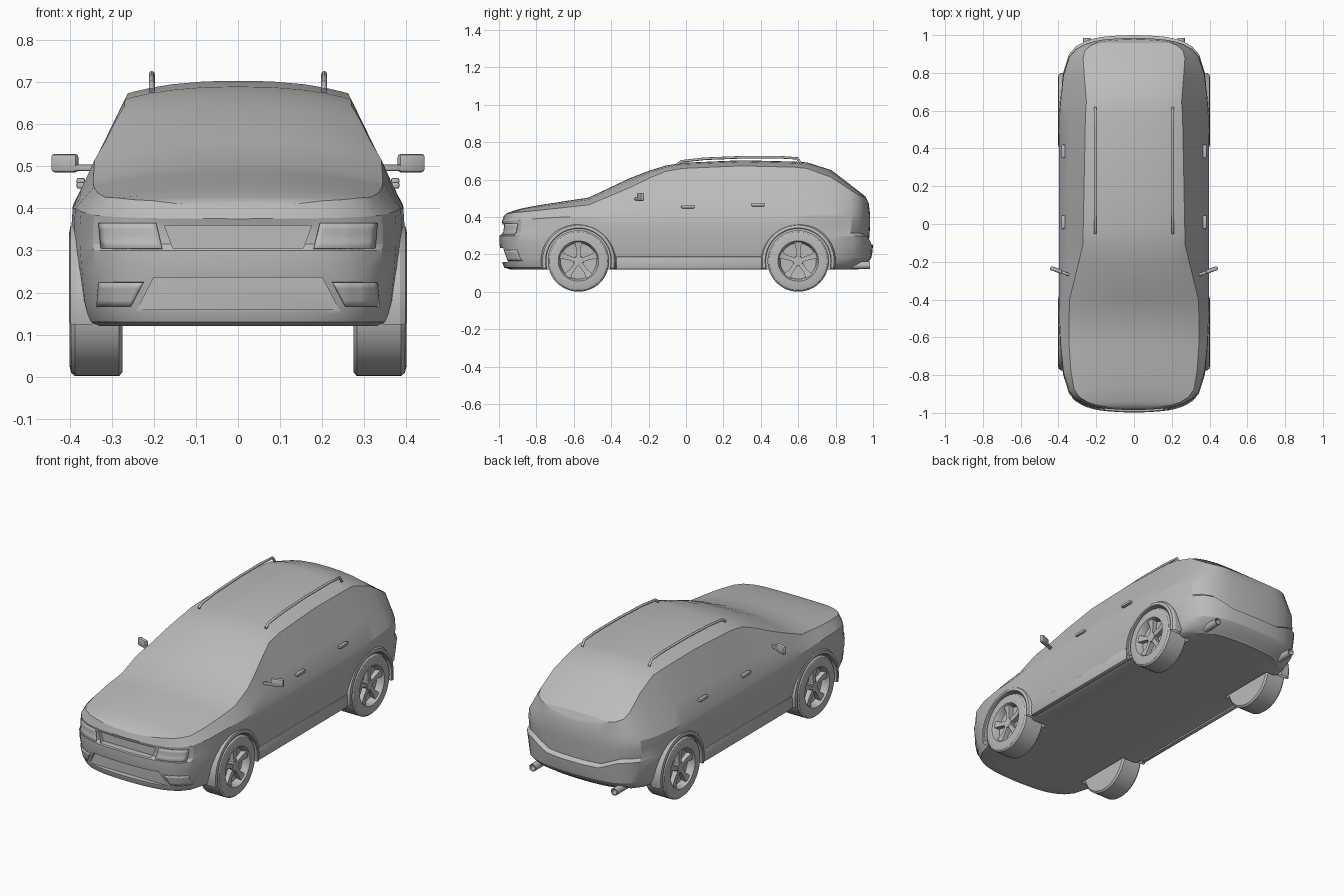
import bpy, bmesh
from math import sin, cos, pi, radians
from mathutils import Vector, Matrix

if "Cube" in bpy.data.objects:
    bpy.data.objects.remove(bpy.data.objects["Cube"], do_unlink=True)

grey = bpy.data.materials.new("plain grey")
grey.use_nodes = True
grey.diffuse_color = (0.5, 0.5, 0.5, 1)
grey.node_tree.nodes["Principled BSDF"].inputs["Base Color"].default_value = (0.5, 0.5, 0.5, 1)


def lerp(table, v):
    """Piecewise linear lookup of rows (key, value...)."""
    if v <= table[0][0]:
        return table[0][1:]
    for a, b in zip(table, table[1:]):
        if v <= b[0]:
            t = (v - a[0]) / (b[0] - a[0])
            return tuple(p + (q - p) * t for p, q in zip(a[1:], b[1:]))
    return table[-1][1:]


def select(obj):
    bpy.ops.object.select_all(action="DESELECT")
    obj.select_set(True)
    bpy.context.view_layer.objects.active = obj


def finish(name, bm, smooth=28):
    bmesh.ops.remove_doubles(bm, verts=bm.verts, dist=0.0003)
    bmesh.ops.recalc_face_normals(bm, faces=bm.faces)
    me = bpy.data.meshes.new(name)
    bm.to_mesh(me)
    bm.free()
    obj = bpy.data.objects.new(name, me)
    bpy.context.collection.objects.link(obj)
    me.materials.append(grey)
    if smooth:
        select(obj)
        bpy.ops.object.shade_smooth_by_angle(angle=radians(smooth))
    return obj


def loft(bm, rings, closed=True):
    rows = [[bm.verts.new(p) for p in r] for r in rings]
    n = len(rows[0])
    for a, b in zip(rows, rows[1:]):
        for i in range(n if closed else n - 1):
            k = (i + 1) % n
            bm.faces.new((a[i], a[k], b[k], b[i]))


def box(name, centre, size, turn=0, bevel=0.0):
    bm = bmesh.new()
    bmesh.ops.create_cube(bm, size=1)
    bmesh.ops.scale(bm, vec=size, verts=bm.verts)
    if bevel:
        bmesh.ops.bevel(bm, geom=bm.edges[:], offset=bevel, segments=2, affect="EDGES", profile=0.5)
    bmesh.ops.transform(bm, matrix=Matrix.Translation(centre) @ Matrix.Rotation(turn, 4, "Z"), verts=bm.verts)
    return finish(name, bm)


def lathe(name, profile, y, z, sides=48, a0=0, a1=2 * pi):
    """Turn (x, radius) points about an axis along x."""
    full = a1 - a0 > 6.28
    steps = [a0 + (a1 - a0) * i / sides for i in range(sides if full else sides + 1)]
    bm = bmesh.new()
    loft(bm, [[(x, y + r * cos(a), z + r * sin(a)) for a in steps] for x, r in profile], full)
    return finish(name, bm)


def cut(target, cutter):
    cutter.hide_render = True
    mod = target.modifiers.new("cut", "BOOLEAN")
    mod.operation, mod.solver, mod.object = "DIFFERENCE", "EXACT", cutter
    select(target)
    bpy.ops.object.modifier_apply(modifier=mod.name)
    bpy.data.objects.remove(cutter, do_unlink=True)


# Body tables: corner rounding, side stations, lower rings (z, half width, front, rear)
ARC = [(0, 0), (.2, .002), (.4, .008), (.54, .018), (.66, .033), (.78, .06), (.87, .1), (.95, .2), (.985, .33)]
SIDE = [-.52, -.4, -.3, -.2, -.11, -.02, .15, .3, .45, .58]
LOWER = [(.12, .345, -.94, .92), (.13, .368, -.972, .93), (.15, .376, -.98, .965),
         (.18, .384, -.984, .99), (.26, .392, -.998, .996), (.3, .395, -.998, 1),
         (.315, .396, -.984, .978), (.36, .396, -.98, .985)]
TOP = [(-.985, .395), (-.96, .42), (-.9, .442), (-.8, .462), (-.515, .505), (-.32, .6), (-.14, .67),
       (-.02, .69), (.29, .704), (.61, .696), (.69, .688), (.78, .65), (.96, .51), (.985, .455)]
DROP = [(-.97, 0), (-.85, .025), (-.5, .04), (-.3, .05), (-.1, .03), (.6, .03), (.8, .04), (.93, .02), (.97, 0)]
TUCK = [(-.97, .97), (-.8, .9), (-.4, .87), (-.11, .69), (.69, .65), (.85, .75), (.95, .9), (.97, .95)]
SHOULDER = [(-.99, .375), (-.7, .4), (.98, .41)]


def outline(w, front, rear):
    return ([(w * f, front + s) for f, s in ARC] + [(w, y) for y in SIDE]
            + [(w * f, rear - s) for f, s in reversed(ARC)])


def notch(x, y, z):
    """Dip of the rear bumper edge around the middle."""
    if y > .8 and .25 < z < .32:
        z -= .05 * max(0, min(1, (.27 - abs(x)) / .12))
    return (x, y, z)


# Body shell
rings = []
base = outline(*LOWER[0][1:])
for f in (0, .5):
    rings.append([(x * f, y, LOWER[0][0]) for x, y in base])
for z, w, front, rear in LOWER:
    rings.append([notch(x, y, z) for x, y in outline(w, front, rear)])
shoulder = [(x, y, lerp(SHOULDER, y)[0]) for x, y in outline(.393, -.985, .985)]
edge = [(x * lerp(TUCK, y)[0], y) for x, y in outline(.392, -.975, .977)]
rim = [(x, y, lerp(TOP, y)[0] - lerp(DROP, y)[0]) for x, y in edge]
rings.append(shoulder)
rings.append([tuple(Vector(a).lerp(Vector(b), .37)) for a, b in zip(shoulder, rim)])
for f in (1, .93, .8, .6, .3, 0):
    rings.append([(x * f, y, lerp(TOP, y)[0] - lerp(DROP, y)[0] * f ** 2.5) for x, y in edge])
bm = bmesh.new()
loft(bm, [r + [(-x, y, z) for x, y, z in r[-2:0:-1]] for r in rings])
body = finish("body", bm, 0)

# Wheel wells
AXLES = {"front": -.575, "rear": .6}
HUB = .165
for y in AXLES.values():
    for s in (1, -1):
        cut(body, lathe("well_cutter", [(s * .265, 0), (s * .265, .174), (s * .5, .174), (s * .5, 0)], y, HUB))

# Grille and lower intake recesses
for z0, z1, w0, w1, depth in ((.305, .36, .155, .175, -.955), (.16, .236, .24, .2, -.952)):
    bm = bmesh.new()
    corners = ((-w0, z0), (w0, z0), (w1, z1), (-w1, z1))
    a, b = [[bm.verts.new((x, y, z)) for x, z in corners] for y in (-1.1, depth)]
    bm.faces.new(a)
    bm.faces.new(b)
    for i in range(4):
        bm.faces.new((a[i], a[i - 1], b[i - 1], b[i]))
    cut(body, finish("recess_cutter", bm, 0))
select(body)
bpy.ops.object.shade_smooth_by_angle(angle=radians(24))


def front_y(x, z):
    w, front, _ = lerp(LOWER, z)
    return front + lerp(ARC, abs(x) / w)[0]


def front_plate(name, s, z0, z1, low, high):
    """Thin plate that follows the curve of the nose."""
    bm = bmesh.new()
    rows = []
    for j in range(5):
        z = z0 + (z1 - z0) * j / 4
        a, b = [p + (q - p) * j / 4 for p, q in zip(low, high)]
        xs = [s * (a + (b - a) * i / 10) for i in range(11)]
        rows.append([(x, front_y(x, z) - .003, z) for x in xs])
    loft(bm, rows, False)
    obj = finish(name, bm)
    mod = obj.modifiers.new("thickness", "SOLIDIFY")
    mod.thickness, mod.offset = .006, 0


for side, s in (("left", 1), ("right", -1)):
    # Lamps
    front_plate(side + "_headlamp", s, .305, .365, (.18, .325), (.195, .33))
    front_plate(side + "_fog_lamp", s, .167, .224, (.255, .335), (.225, .33))

    # Wheels, spokes and arch trims
    for end, y in AXLES.items():
        name = f"{side}_{end}_"
        tyre = [(.275, 0), (.275, .155), (.283, .164), (.388, .164), (.397, .156), (.401, .14),
                (.401, .108), (.392, .102), (.362, .096), (.355, 0)]
        lathe(name + "wheel", [(s * x, r) for x, r in tyre], y, HUB)
        lathe(name + "hub", [(s * .355, .028), (s * .388, .026), (s * .39, 0)], y, HUB, 20)
        bm = bmesh.new()
        for i in range(5):
            turn = Matrix.Rotation(i * 2 * pi / 5, 4, "X")
            spoke = []
            for r, w, out in ((.015, .012, .386), (.065, .012, .384), (.104, .021, .392)):
                spoke.append([Vector((s * .356, -w, r)), Vector((s * out, -w, r)),
                              Vector((s * out, w, r)), Vector((s * .356, w, r))])
            loft(bm, [[turn @ p + Vector((0, y, HUB)) for p in ring] for ring in spoke])
        finish(name + "spokes", bm)
        trim = [(.345, .172), (.399, .172), (.402, .177), (.399, .192), (.385, .2), (.345, .2), (.345, .172)]
        lathe(name + "arch", [(s * x, r) for x, r in trim], y, HUB, 32, radians(-12), radians(192))

    # Sill panel
    box(side + "_sill", (s * .379, .015, .155), (.026, .78, .07), 0, .008)

    # Door handles
    for label, y, z in (("front", .01, .455), ("rear", .385, .465)):
        box(f"{side}_{label}_handle", (s * .374, y, z), (.02, .072, .016), 0, .005)

    # Door mirror
    box(side + "_mirror", (s * .412, -.243, .508), (.066, .022, .044), s * .35, .008)
    box(side + "_mirror_arm", (s * .367, -.26, .497), (.05, .016, .016), s * .35, .004)

    # Roof rail
    curve = bpy.data.curves.new(side + "_roof_rail", "CURVE")
    curve.dimensions = "3D"
    curve.bevel_depth, curve.bevel_resolution, curve.use_fill_caps = .007, 2, True
    path = [(-.05, .68), (-.025, .698), (.1, .712), (.3, .72), (.5, .72), (.595, .714), (.615, .685)]
    line = curve.splines.new("POLY")
    line.points.add(len(path) - 1)
    for p, (y, z) in zip(line.points, path):
        p.co = (s * .205, y, z, 1)
    curve.materials.append(grey)
    rail = bpy.data.objects.new(side + "_roof_rail", curve)
    bpy.context.collection.objects.link(rail)
    select(rail)
    bpy.ops.object.convert(target="MESH")

    # Exhaust pipe
    bm = bmesh.new()
    loft(bm, [[(s * .25 + r * cos(i * pi / 10), y, .142 + r * sin(i * pi / 10)) for i in range(20)]
              for y, r in ((.88, .02), (.985, .02), (.985, .015), (.93, .015), (.93, 0))])
    finish(side + "_exhaust", bm)
